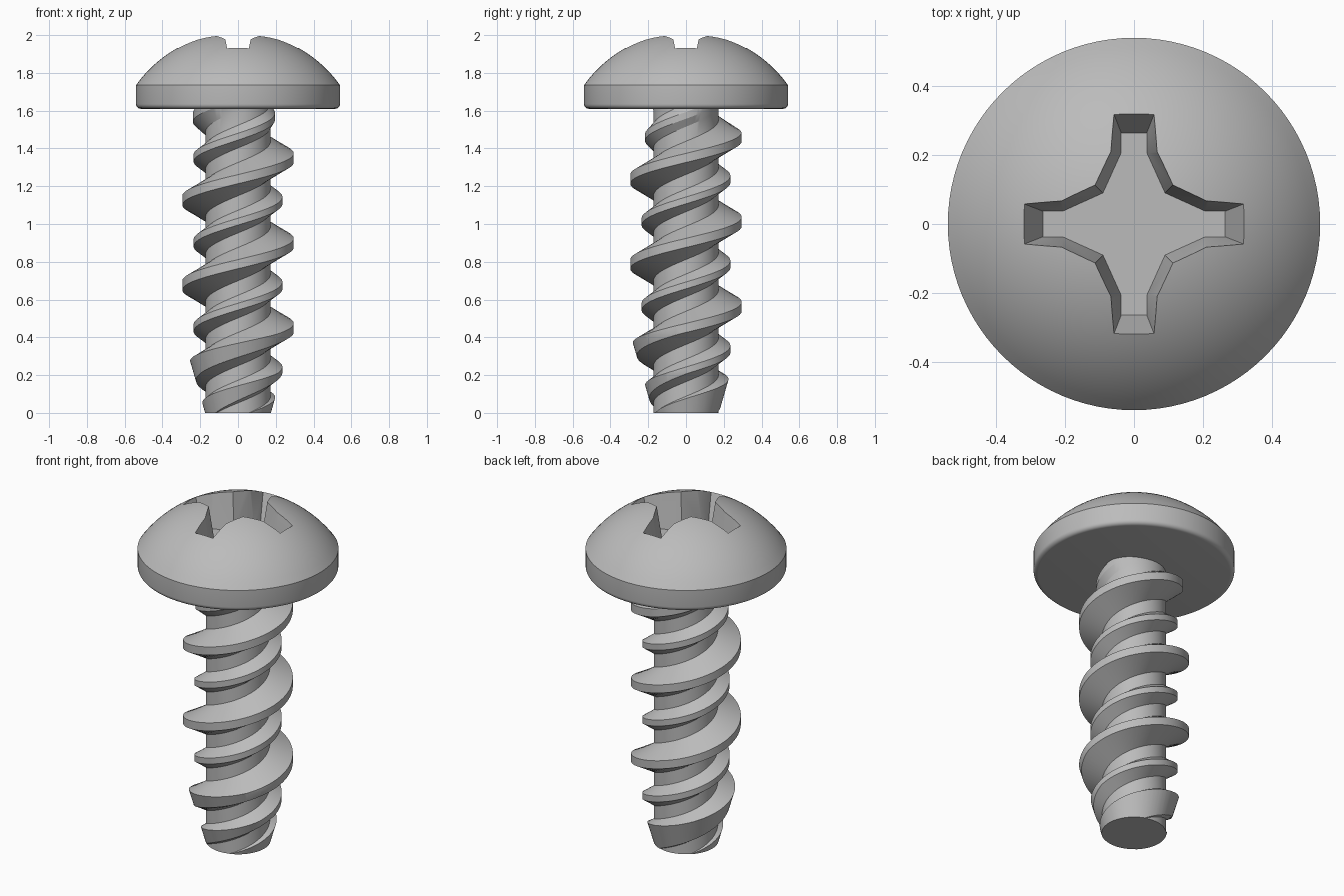
import bpy, bmesh, math
from mathutils import Vector

cube = bpy.data.objects.get("Cube")
if cube:
    bpy.data.objects.remove(cube, do_unlink=True)

steel = bpy.data.materials.new("grey_steel")
steel.use_nodes = True
GREY = (0.5, 0.5, 0.5, 1)
steel.diffuse_color = GREY
steel.node_tree.nodes["Principled BSDF"].inputs["Base Color"].default_value = GREY

SEAT = 1.61             # underside of the head
ROOT, LEAD = 0.172, 0.45
STEPS = 72              # thread segments per turn


def make_object(name, bm):
    bmesh.ops.recalc_face_normals(bm, faces=bm.faces)
    mesh = bpy.data.meshes.new(name)
    bm.to_mesh(mesh)
    bm.free()
    mesh.materials.append(steel)
    obj = bpy.data.objects.new(name, mesh)
    bpy.context.collection.objects.link(obj)
    return obj


def revolve(name, profile, segments=96):
    """Spin an (r, z) profile that starts and ends on the axis."""
    bm = bmesh.new()
    verts = [bm.verts.new((r, 0, z)) for r, z in profile]
    edges = [bm.edges.new(pair) for pair in zip(verts, verts[1:])]
    bmesh.ops.spin(bm, geom=verts + edges, cent=(0, 0, 0), axis=(0, 0, 1),
                   angle=math.tau, steps=segments, use_merge=True)
    bmesh.ops.remove_doubles(bm, verts=bm.verts, dist=1e-5)
    return make_object(name, bm)


def apply_boolean(obj, tool, operation):
    mod = obj.modifiers.new("cut", 'BOOLEAN')
    mod.operation, mod.object, mod.solver = operation, tool, 'EXACT'
    bpy.context.view_layer.objects.active = obj
    bpy.ops.object.modifier_apply(modifier=mod.name)
    bpy.data.objects.remove(tool, do_unlink=True)


def shade(obj, degrees):
    bpy.ops.object.select_all(action='DESELECT')
    obj.select_set(True)
    bpy.context.view_layer.objects.active = obj
    bpy.ops.object.shade_smooth_by_angle(angle=math.radians(degrees))


# Domed head: rounded lower rim, short straight side, spherical cap
CAP_R, CAP_Z = 0.6615, 1.353


def dome_z(r):
    return CAP_Z + math.sqrt(CAP_R ** 2 - r ** 2)


profile = [(0, SEAT)]
for i in range(6):
    a = math.pi / 2 * i / 5
    profile.append((0.515 + 0.025 * math.sin(a), SEAT + 0.025 * (1 - math.cos(a))))
for i in range(20):
    r = 0.54 * (1 - i / 19)
    profile.append((r, dome_z(r)))
head = revolve("head", profile)

# Cross recess: tapered cutter, narrow at the floor and flared at the dome
FLOOR, LID = 1.78, 2.06
rim = [(0.318, -0.058), (0.21, -0.067), (0.113, -0.113)]
base = [(0.264, -0.037), (0.205, -0.038), (0.09, -0.09)]
quarter = []
for (ox, oy), (ix, iy) in zip(rim, base):
    low = Vector((ix, iy, FLOOR))
    high = Vector((ox, oy, dome_z(math.hypot(ox, oy))))
    quarter.append((low, low.lerp(high, (LID - FLOOR) / (high.z - FLOOR))))
# mirror each half arm, ordered from one inner corner to the next
mirrored = [tuple(Vector((p.x, -p.y, p.z)) for p in pair) for pair in quarter[:2]]
arm = quarter[::-1] + mirrored
bm = bmesh.new()
lower, upper = [], []
for k in range(4):
    c, s = round(math.cos(k * math.pi / 2)), round(math.sin(k * math.pi / 2))
    for pair in arm:
        for p, ring in zip(pair, (lower, upper)):
            ring.append(bm.verts.new((c * p.x - s * p.y, s * p.x + c * p.y, p.z)))
bm.faces.new(lower[::-1])
bm.faces.new(upper)
for i in range(len(lower)):
    j = (i + 1) % len(lower)
    bm.faces.new((lower[i], lower[j], upper[j], upper[i]))
apply_boolean(head, make_object("recess_cutter", bm), 'DIFFERENCE')
shade(head, 28)


# Threaded shank: a high and a low thread swept together along one helix
def crest_radius(full, z, fade_start):
    t = min(max((z - fade_start) / (1.7 - fade_start), 0), 1)
    return full + (ROOT - full) * t


def ridge(centre, z, crest, root_half, crest_half):
    return [(z + centre - root_half, ROOT), (z + centre - crest_half, crest),
            (z + centre + crest_half, crest), (z + centre + root_half, ROOT)]


bm = bmesh.new()
rows = []
for s in range(-STEPS, 4 * STEPS + 1):
    angle, z = math.tau * s / STEPS, LEAD * s / STEPS
    half = LEAD / 2
    points = ridge(0, z, crest_radius(0.295, z, 1.46), 0.088, 0.024)
    points += ridge(half, z, crest_radius(0.235, z + half, 1.36), 0.06, 0.018)
    rows.append([bm.verts.new((r * math.cos(angle), r * math.sin(angle), h))
                 for h, r in points])
for i in range(len(rows) - 1):
    a, b = list(rows[i]), list(rows[i + 1])
    if i + 1 + STEPS < len(rows):       # join to the next turn above
        a.append(rows[i + STEPS][0])
        b.append(rows[i + 1 + STEPS][0])
    for j in range(len(a) - 1):
        bm.faces.new((a[j], b[j], b[j + 1], a[j + 1]))

# trim both ends flat and cap them
for height, normal in ((0, -1), (SEAT + 0.02, 1)):
    geom = bm.verts[:] + bm.edges[:] + bm.faces[:]
    bmesh.ops.bisect_plane(bm, geom=geom, dist=1e-6, plane_co=(0, 0, height),
                           plane_no=(0, 0, normal), clear_outer=True)
bmesh.ops.holes_fill(bm, edges=[e for e in bm.edges if e.is_boundary], sides=0)
shank = make_object("threaded_shank", bm)

# Tapered tip: the threads are trimmed by a cone near the lower end
cone = [(0, -0.1), (0.174 - 0.029, -0.1), (0.174 + 0.29 * 0.6, 0.6),
        (0.348, 1.8), (0, 1.8)]
apply_boolean(shank, revolve("tip_cutter", cone), 'INTERSECT')
shade(shank, 25)
